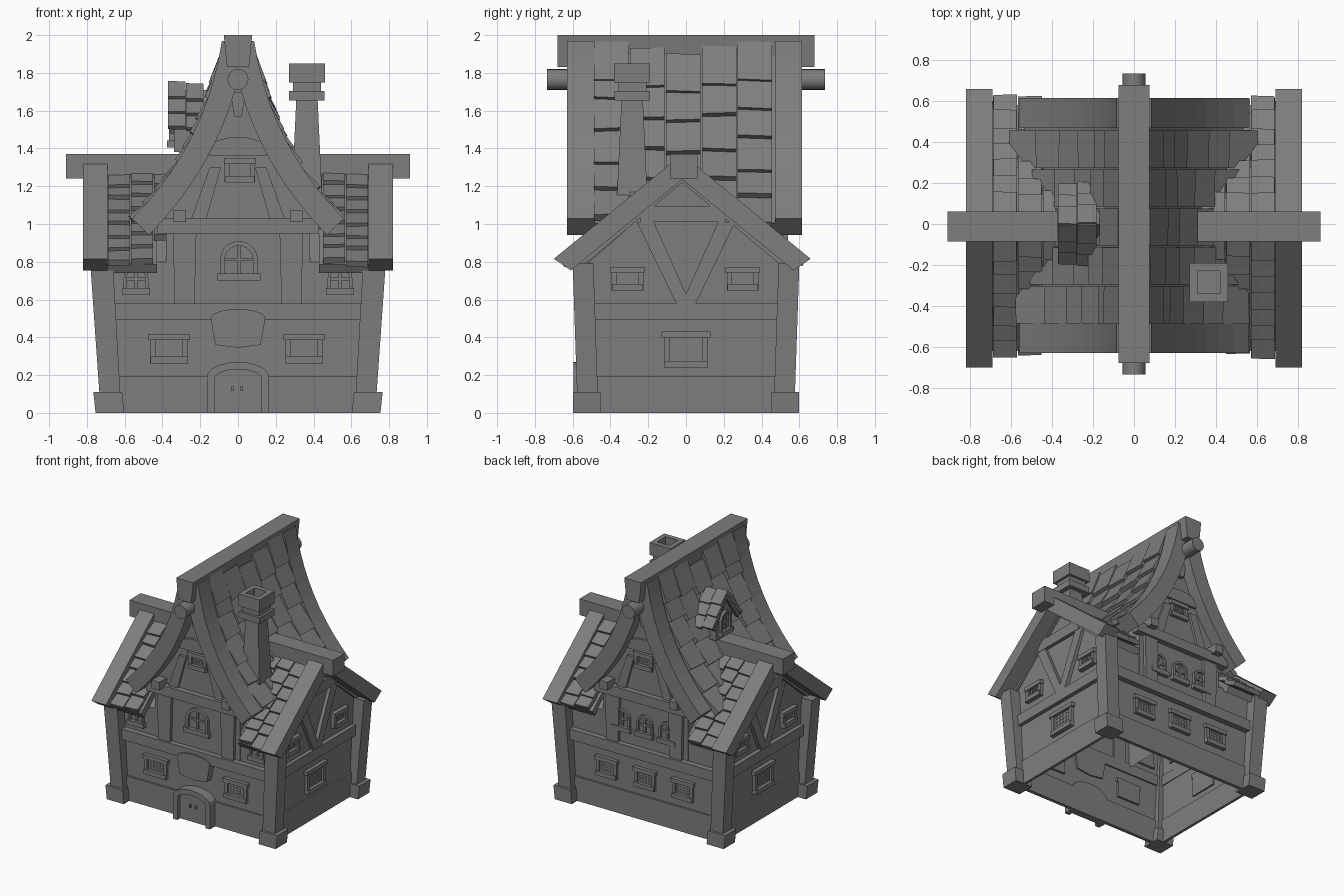
import bpy, bmesh, random
from math import pi, sin, cos, radians
from mathutils import Matrix, Vector

if "Cube" in bpy.data.objects:
    bpy.data.objects.remove(bpy.data.objects["Cube"])

random.seed(4)
I = Matrix.Identity(4)
X = Matrix.Rotation(pi / 2, 4, 'Z')          # profile plane becomes (y, z), depth becomes -x
grey = bpy.data.materials.new("dark_grey")
grey.diffuse_color = (.21, .21, .21, 1)
grey.use_nodes = True
grey.node_tree.nodes["Principled BSDF"].inputs["Base Color"].default_value = grey.diffuse_color
WY = .512                                    # front and back wall distance

def finish(name, bm):
    bmesh.ops.recalc_face_normals(bm, faces=bm.faces)
    me = bpy.data.meshes.new(name)
    bm.to_mesh(me)
    me.materials.append(grey)
    ob = bpy.data.objects.new(name, me)
    bpy.context.collection.objects.link(ob)
    return ob

def loft(bm, a, b):
    """Closed solid between two matching point rings."""
    a, b = [[bm.verts.new(p) for p in ring] for ring in (a, b)]
    faces = [bm.faces.new(a), bm.faces.new(b[::-1])]
    return faces + [bm.faces.new((a[i - 1], b[i - 1], b[i], a[i])) for i in range(len(a))]

def slab(bm, pts, y0, y1, M=I):
    """Extrude an (x, z) outline from y0 to y1."""
    return loft(bm, *[[M @ Vector((x, y, z)) for x, z in pts] for y in (y0, y1)])

def box(bm, x0, x1, y0, y1, z0, z1, M=I):
    slab(bm, [(x0, z0), (x1, z0), (x1, z1), (x0, z1)], y0, y1, M)

def frustum(bm, lo, hi):
    """lo and hi are (cx, cy, half x, half y, z)."""
    loft(bm, *[[(c[0] + sx * c[2], c[1] + sy * c[3], c[4])
                for sx, sy in ((-1, -1), (1, -1), (1, 1), (-1, 1))] for c in (lo, hi)])

def prism(name, pts, y0, y1, M=I, open_bottom=False):
    bm = bmesh.new()
    slab(bm, pts, y0, y1, M)
    if open_bottom:
        zmin = min(p[1] for p in pts)
        low = [f for f in bm.faces if all(abs(v.co.z - zmin) < 1e-4 for v in f.verts)]
        bmesh.ops.delete(bm, geom=low, context='FACES_ONLY')
    return finish(name, bm)

def arch(w, z0, spring, rise, n=10):
    top = [(w * cos(pi * i / n), spring + rise * sin(pi * i / n)) for i in range(n + 1)]
    return [(w, z0)] + top + [(-w, z0)]

def at(angle, x, y, z):
    return Matrix.Translation((x, y, z)) @ Matrix.Rotation(radians(angle), 4, 'Z')

def square_window(name, M, w, h):
    bm, a, b = bmesh.new(), w / 2, h / 2
    box(bm, -a, a, -.03, .02, b - .032, b, M)
    box(bm, -a * .9, a * .9, -.032, .02, -b, -b + .035, M)
    for s in (-1, 1):
        box(bm, s * a * .78 - .014, s * a * .78 + .014, -.022, .02, -b, b - .01, M)
    box(bm, -a * .75, a * .75, -.006, .02, -b, b - .01, M)
    gw, gh = a * 1.3 / 5, (h - .075) / 4       # leaded diamond panes
    for i in range(5):
        for j in range(4):
            x, z, u, v = (i - 2) * gw, -b + .039 + (j + .5) * gh, gw * .45, gh * .45
            slab(bm, [(x - u, z), (x, z - v), (x + u, z), (x, z + v)], -.011, -.005, M)
    finish(name, bm)

def arch_window(name, M, w, h):
    bm, a, t = bmesh.new(), w / 2, w / 8
    slab(bm, arch(a, 0, h - a, a) + arch(a - t, 0, h - a, a - t)[::-1], -.024, .02, M)
    slab(bm, arch(a - t, 0, h - a, a - t), -.005, .02, M)
    box(bm, -a * 1.15, a * 1.15, -.035, .02, -.015, .022, M)
    box(bm, -.008, .008, -.016, .02, 0, h - t, M)
    box(bm, -a + t, a - t, -.015, .02, h * .5 - .008, h * .5 + .008, M)
    finish(name, bm)

def tile(bm, p, d, axis, L, W, T, tilt=.15):
    """Roof tile centred at p, running downhill along d."""
    d, axis = Vector(d).normalized(), Vector(axis)
    n = axis.cross(d)
    n = n if n.z > 0 else -n
    axis = (axis + d * random.uniform(-.05, .05)).normalized()
    d = (d + n * (tilt + random.uniform(-.03, .03))).normalized()
    m = Matrix((d * L, axis * W, axis.cross(d) * T)).transposed().to_4x4()
    m.translation = p
    bmesh.ops.create_cube(bm, size=1, matrix=m)

def curve(t, off=0):
    """Swept main roof line; off moves it inward. Returns point and tangent."""
    a, b, c = Vector((.085, 1.97)), Vector((.17, 1.42)), Vector((.56, 1.03))
    d = ((b - a) * (1 - t) + (c - b) * t).normalized()
    return a * (1 - t) ** 2 + b * 2 * t * (1 - t) + c * t * t + Vector((d.y, -d.x)) * off, d

def band(o0, o1, s, n=10):
    pts = [curve(i / n, o0)[0] for i in range(n + 1)] + [curve(i / n, o1)[0] for i in range(n, -1, -1)]
    return [(s * p.x, p.y) for p in pts]

def chevron(w, top, bot, w2, k=.84, c=-.02):
    return [(c + w, top - k * w), (c, top), (c - w, top - k * w),
            (c - w2, bot - k * w2), (c, bot), (c + w2, bot - k * w2)]

# Hollow walls: wide wing block and tall central block
walls = prism("wing_walls", [(-WY, 0), (WY, 0), (WY, .79), (-.02, 1.23), (-WY, .8)], -.69, .69, X, True)
side = [p for p in (curve(i / 8 * .88, .09)[0] for i in range(9)) if p.x > 0]
prism("main_walls", [(-.38, .55), (.38, .55), (.38, 1.02)] + [(p.x, p.y) for p in side[::-1]]
      + [(-p.x, p.y) for p in side] + [(-.38, 1.02)], -WY - .003, WY + .003, I, True)
# Plinth, floor beams, corner posts and feet
flared = [walls]
for name, z0, z1, y, o in (("plinth", 0, .195, WY + .015, .012), ("floor_beam", .495, .58, .558, .03)):
    bm = bmesh.new()
    for s in (-1, 1):
        box(bm, -.66, .66, s * .5, s * y, z0, z1)
        box(bm, s * .68, s * (.69 + o), -.51, .51, z0, z1)
    flared.append(finish(name, bm))
for v in [v for ob in flared for v in ob.data.vertices]:      # walls lean outward
    if v.co.z < .77:
        v.co.x *= 1 - .03 * (1 - v.co.z / .77)
for sx in (-1, 1):
    for sy in (-1, 1):
        bm = bmesh.new()
        frustum(bm, (sx * .675, sy * .52, .055, .055, .05), (sx * .722, sy * .545, .06, .055, .79))
        finish("corner_post", bm)
        bm = bmesh.new()
        frustum(bm, (sx * .678, sy * .525, .076, .072, 0), (sx * .69, sy * .525, .076, .072, .11))
        finish("post_foot", bm)
# Main roof: shell, sweeping barge boards, tiles, ridge and log
for s in (-1, 1):
    prism("main_roof_shell", band(.035, .1, s), -.52, .52)
    for y in (-.63, .47):
        prism("main_barge", band(0, .125, s), y, y + .145)
    bm = bmesh.new()
    for c in range(5):
        for k in range(7):
            t = (k + (.12, .72, .85, .65, .35)[c] + random.uniform(-.08, .08)) / 5.7
            if t < .97:
                p, d = curve(max(t, .1), .016)
                tile(bm, (s * p.x, -.395 + c * .19, p.y), (s * d.x, 0, d.y), (0, 1, 0), .215, .183, .042, .17)
    finish("main_roof_tiles", bm)
prism("main_ridge", [(-.058, 1.83), (.058, 1.83), (.075, 2), (-.075, 2)], -.68, .68)
bpy.ops.mesh.primitive_cylinder_add(vertices=20, radius=.055, depth=1.47, location=(0, 0, 1.765), rotation=(pi / 2, 0, 0))
bpy.context.object.name = "ridge_log"
bpy.context.object.data.materials.append(grey)
bpy.ops.object.shade_smooth_by_angle()
# Wing roofs
for s in (-1, 1):
    prism("wing_roof_shell", chevron(.6, 1.29, 1.22, .57), -s * .43, -s * .71, X)
    prism("wing_barge", chevron(.68, 1.37, 1.235, .59, .815), -s * .69, -s * .82, X)
    bm = bmesh.new()
    box(bm, s * .25, s * .91, -.085, .06, 1.24, 1.37)
    finish("wing_ridge", bm)
    bm = bmesh.new()
    for c in range(3):
        for side_y in (-1, 1):
            for k in range(7):
                r = .1 + (k + random.uniform(-.12, .12)) * .079 - (.012 if c == 1 else 0)
                if c < 2 or r < .42:
                    tile(bm, (s * (.63 - c * .122), side_y * r - .01, 1.315 - .85 * r),
                         (0, side_y, -.85), (1, 0, 0), .13, .115, .035, .2)
    finish("wing_roof_tiles", bm)
# Timber on the two main gables
for a in (0, 180):
    M, bm = at(a, 0, 0, 0), bmesh.new()
    for s in (-1, 1):
        slab(bm, [(s * .23, .57), (s * .335, .57), (s * .345, .97), (s * .22, .97)], -.54, -.5, M)
        slab(bm, [(s * .09, 1.3), (s * .15, 1.3), (s * .25, 1.02), (s * .17, 1.02)], -.535, -.5, M)
        box(bm, s * .31 - .035, s * .31 + .035, -.61, -.5, 1.01, 1.075, M)
    box(bm, -.43, .43, -.56, -.5, .95, 1.03, M)
    slab(bm, arch(.15, 1.36, 1.4, .06), -.535, -.5, M)
    slab(bm, [(-.02, 1.57), (.02, 1.57), (.04, 1.7), (-.04, 1.7)], -.55, -.5, M)
    finish("gable_timber", bm)
    square_window("attic_window", at(a, .01, 0, 1.285) @ Matrix.Translation((0, -WY, 0)), .17, .13)
# Timber and windows on the wing ends
for a, s in ((90, 1), (-90, -1)):
    M, bm = at(a, 0, 0, 0), bmesh.new()
    box(bm, -.24, .21, -.715, -.68, 1.01, 1.095, M)
    for k in (-1, 1):
        slab(bm, [(k * .26, 1.01), (k * .17, 1.01), (0, .63), (0, .575), (k * .05, .575)], -.712, -.68, M)
    finish("wing_timber", bm)
    square_window("wing_lower_window", at(a, s * .68, 0, .335), .26, .19)
    for y in (-.31, .3):
        square_window("wing_upper_window", at(a, s * .69, y, .71), .18, .125)
# Front and back windows
for x in (-.365, .35):
    square_window("front_window", at(0, x, -WY, .34), .22, .155)
for s in (-1, 1):
    arch_window("front_side_window", at(0, s * .54, -WY, .64), .13, .14)
arch_window("front_upper_window", at(0, .005, -WY, .715), .2, .195)
for x in (-1, 0, 1):
    arch_window("back_upper_window", at(180, x * .2, WY, .69), .14, .16)
    square_window("back_window", at(180, x * .34, WY, .34), .2, .155)
# Door, arched surround and panel above
bm = bmesh.new()
slab(bm, arch(.165, 0, .19, .08) + arch(.125, 0, .18, .05)[::-1], -.595, -.5)
finish("door_surround", bm)
bm = bmesh.new()
slab(bm, arch(.127, 0, .18, .05), -.56, -.5)
for x in (-.03, .02):
    box(bm, x - .006, x + .006, -.575, -.55, .115, .14)
finish("door", bm)
prism("door_panel", [(-.12, .36), (0, .345), (.12, .36)] + arch(.145, .48, .5, .05)[1:-1], -.57, -.5)
# Chimney with hollow cap
bm, cx, cy = bmesh.new(), .365, -.285
for r0, z0, r1, z1 in ((.085, 1.05, .056, 1.67), (.094, 1.655, .094, 1.705), (.075, 1.7, .075, 1.76)):
    frustum(bm, (cx, cy, r0, r0, z0), (cx, cy, r1, r1, z1))
for k in (-1, 1):
    box(bm, cx + k * .075 - .02, cx + k * .075 + .02, cy - .095, cy + .095, 1.75, 1.85)
    box(bm, cx - .056, cx + .056, cy + k * .075 - .02, cy + k * .075 + .02, 1.75, 1.85)
finish("chimney", bm)
# Roof dormer on the left slope
prism("dormer_walls", [(-.1, 1.38), (.1, 1.38), (.1, 1.58), (0, 1.71), (-.1, 1.58)], .12, .34, X)
prism("dormer_barge", chevron(.165, 1.735, 1.69, .15, 1.4, 0), .335, .365, X)
arch_window("dormer_window", at(-90, -.34, 0, 1.42), .13, .17)
bm = bmesh.new()
for c in range(2):
    for s in (-1, 1):
        for k in range(3):
            r = .035 + k * .055 + c * .008
            tile(bm, (-.325 + c * .095, s * r, 1.755 - 1.4 * r), (0, s, -1.4), (1, 0, 0), .12, .092, .025, .2)
finish("dormer_tiles", bm)
